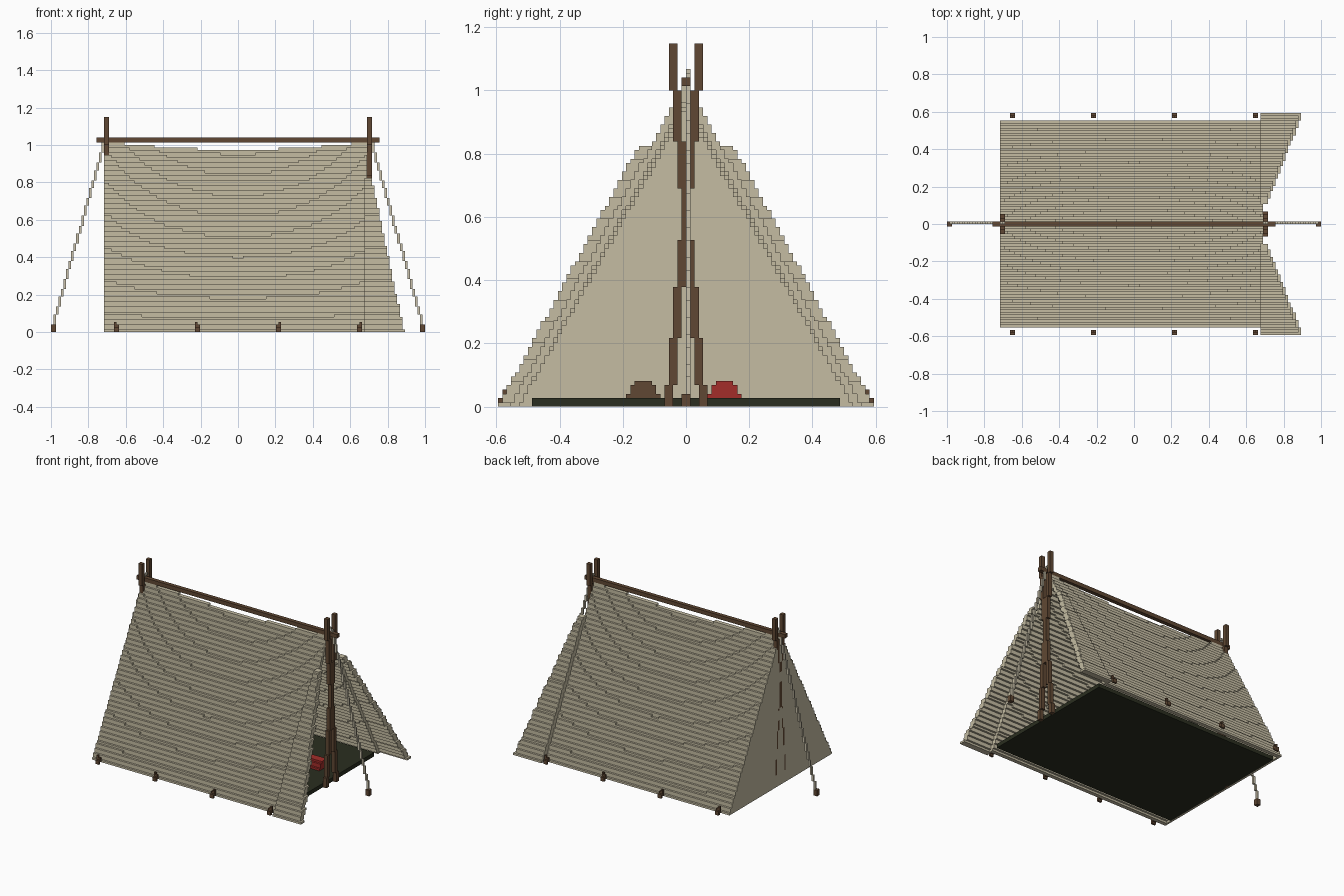
import bpy

cube = bpy.data.objects.get("Cube")
if cube:
    bpy.data.objects.remove(cube, do_unlink=True)

V = 2 / 148  # block size


def material(name, rgb):
    m = bpy.data.materials.new(name)
    m.use_nodes = True
    col = (*rgb, 1)
    m.diffuse_color = col
    b = m.node_tree.nodes["Principled BSDF"]
    b.inputs["Base Color"].default_value = col
    b.inputs["Roughness"].default_value = 0.9
    return m


CANVAS = material("canvas beige", (0.555, 0.505, 0.365))
ROPE = material("rope beige", (0.58, 0.53, 0.40))
WOOD = material("wood brown", (0.117, 0.064, 0.033))
MAT = material("dark green", (0.023, 0.027, 0.014))
RED = material("blanket red", (0.37, 0.027, 0.023))


def build(name, cells, mat):
    """Skin a set of block cells, joining faces into strips along x."""
    verts, faces, index = [], [], {}

    def vert(*p):
        if p not in index:
            index[p] = len(verts)
            verts.append([c * V for c in p])
        return index[p]

    def quad(*ps):
        faces.append([vert(*p) for p in ps])

    for (i, j, k) in cells:
        if (i + 1, j, k) not in cells:
            a = i + 1
            quad((a, j, k), (a, j + 1, k), (a, j + 1, k + 1), (a, j, k + 1))
        if (i - 1, j, k) not in cells:
            quad((i, j, k), (i, j, k + 1), (i, j + 1, k + 1), (i, j + 1, k))
        for dj, dk in ((1, 0), (-1, 0), (0, 1), (0, -1)):
            def open_side(n):
                return (n, j, k) in cells and (n, j + dj, k + dk) not in cells
            if not open_side(i) or open_side(i - 1):
                continue
            e = i + 1
            while open_side(e):
                e += 1
            if dj:
                y = j + (dj > 0)
                q = [(i, y, k), (i, y, k + 1), (e, y, k + 1), (e, y, k)]
            else:
                z = k + (dk > 0)
                q = [(i, j, z), (e, j, z), (e, j + 1, z), (i, j + 1, z)]
            quad(*(q[::-1] if dj < 0 or dk < 0 else q))
    me = bpy.data.meshes.new(name)
    me.from_pydata(verts, [], faces)
    me.materials.append(mat)
    ob = bpy.data.objects.new(name, me)
    bpy.context.collection.objects.link(ob)


def box(x0, x1, y0, y1, z0, z1):
    return {(i, j, k) for i in range(x0, x1) for j in range(y0, y1) for k in range(z0, z1)}


def both_sides(cells):
    return cells | {(i, -1 - j, k) for i, j, k in cells}


def half_width(i, k):
    """Outer half width of the roof in cells; the ridge line sags in the middle."""
    x, z = (i + 0.5) * V, (k + 0.5) * V
    top = 1.03 - 0.042 * max(0, 1 - (x / 0.7) ** 2)
    return round(0.555 * (1 - z / top) / V)


# Leaning poles, a crossed pair at each end
def pole_pair(back):
    cells = set()
    for k in range(85):
        z = (k + 0.5) * V
        c = round((0.053 - 0.087 * z) / V)
        for j in (c - 1, c):
            if not back:
                cells |= {(51, j, k), (52, j, k)}
            else:
                cells.add((-52, j, k))
                # the pole pokes through the back wall in places
                if z > 0.93 or (j == c and z > 0.08 and k % 19 < 14):
                    cells.add((-53, j, k))
    return both_sides(cells)


front_poles, back_poles = pole_pair(False), pole_pair(True)
poles = front_poles | back_poles
build("front_poles", front_poles, WOOD)
build("back_poles", back_poles, WOOD)

# Ridge pole
ridge = box(-56, 56, -1, 1, 75, 77)
build("ridge_pole", ridge - poles, WOOD)

# Roof sheet and closed back wall
roof = set()
for i in range(-53, 51):
    for k in range(75):
        n = half_width(i, k)
        inner = 0 if i == -53 else max(0, n - 2)
        roof |= {(i, j, k) for j in range(inner, n)}
build("roof_canvas", both_sides(roof) - poles, CANVAS)

# Door flaps folded back over the roof edge, tapering towards the top
flaps = set()
for k in range(61):
    n = half_width(50, k)
    end = round((0.888 - 0.21 * (k + 0.5) * V) / V)
    flaps |= {(i, j, k) for i in range(50, end) for j in range(n, n + 3)}
build("door_flaps", both_sides(flaps), CANVAS)

# Guy ropes and their end pegs
for side, name in ((1, "front"), (-1, "back")):
    rope = set()
    for k in range(3, 79):
        i = int((0.99 - 0.28 * ((k + 0.5) * V - 0.03)) / V)
        rope.add((i if side > 0 else -1 - i, 0, k))
    build(name + "_rope", rope - poles - ridge, ROPE)
    x = 72 if side > 0 else -74
    build(name + "_rope_peg", box(x, x + 2, -1, 1, 0, 3), WOOD)

# Pegs along both edges
for n, x in enumerate((-0.65, -0.215, 0.21, 0.645)):
    i = round(x / V)
    lean = -1 if x < 0 else 0
    peg = box(i - 1, i + 1, 43, 44, 0, 2) | box(i + lean, i + lean + 1, 42, 43, 2, 4)
    peg |= box(i - 1, i + 1, 42, 43, 1, 3)
    build("side_pegs_%d" % (n + 1), both_sides(peg), WOOD)

# Ground sheet
build("ground_sheet", box(-52, 51, -36, 36, 0, 2) - poles, MAT)


# Rolled blanket and bundle with rounded sections
def roll(x0, x1, centre, widths):
    cells = set()
    for k, w in enumerate(widths):
        cells |= box(x0, x1, centre - w, centre + w, 2 + k, 3 + k)
    return cells


build("blanket_roll", roll(12, 42, 9, (4, 3, 3, 2)), RED)
build("bundle", roll(12, 36, -10, (4, 3, 3, 2)), WOOD)
